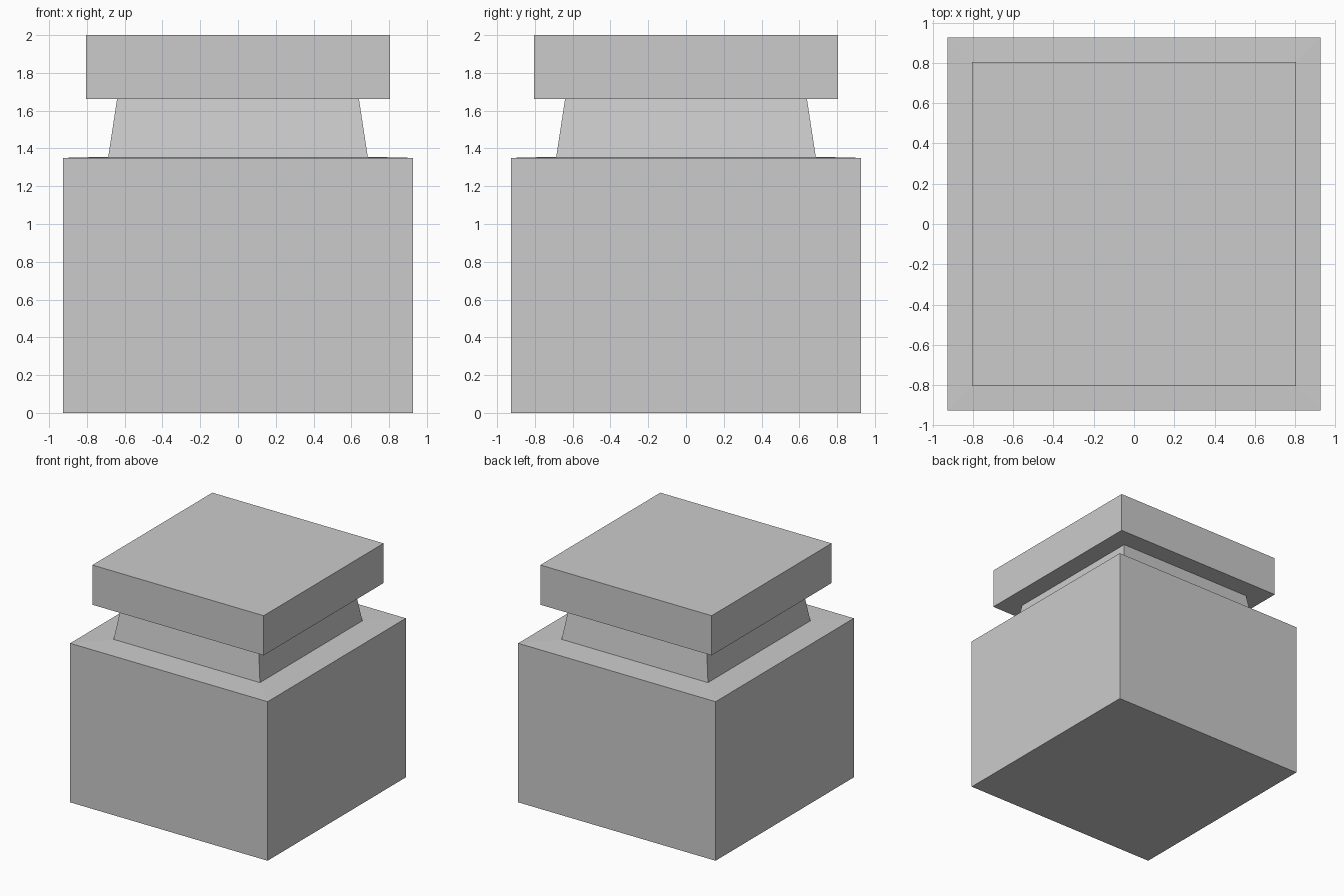
import bpy, bmesh

if "Cube" in bpy.data.objects:
    bpy.data.objects.remove(bpy.data.objects["Cube"])

# Half-width and height of each square ring, bottom to top
PROFILE = [
    (0.927, 0.0), (0.927, 1.35),    # body
    (0.687, 1.356), (0.64, 1.663),  # shoulder and tapered neck
    (0.804, 1.663), (0.804, 2.0),   # overhanging cap
]


def square_loft(name, profile):
    bm = bmesh.new()
    rings = [[bm.verts.new((sx * r, sy * r, z))
              for sx, sy in ((-1, -1), (1, -1), (1, 1), (-1, 1))]
             for r, z in profile]
    for low, high in zip(rings, rings[1:]):
        for i in range(4):
            j = (i + 1) % 4
            bm.faces.new((low[i], low[j], high[j], high[i]))
    bm.faces.new(rings[0][::-1])
    bm.faces.new(rings[-1])
    bmesh.ops.recalc_face_normals(bm, faces=bm.faces)
    mesh = bpy.data.meshes.new(name)
    bm.to_mesh(mesh)
    bm.free()
    obj = bpy.data.objects.new(name, mesh)
    bpy.context.collection.objects.link(obj)
    return obj


# Square block with neck and cap in one continuous shell
square_loft("capped_square_block", PROFILE)
